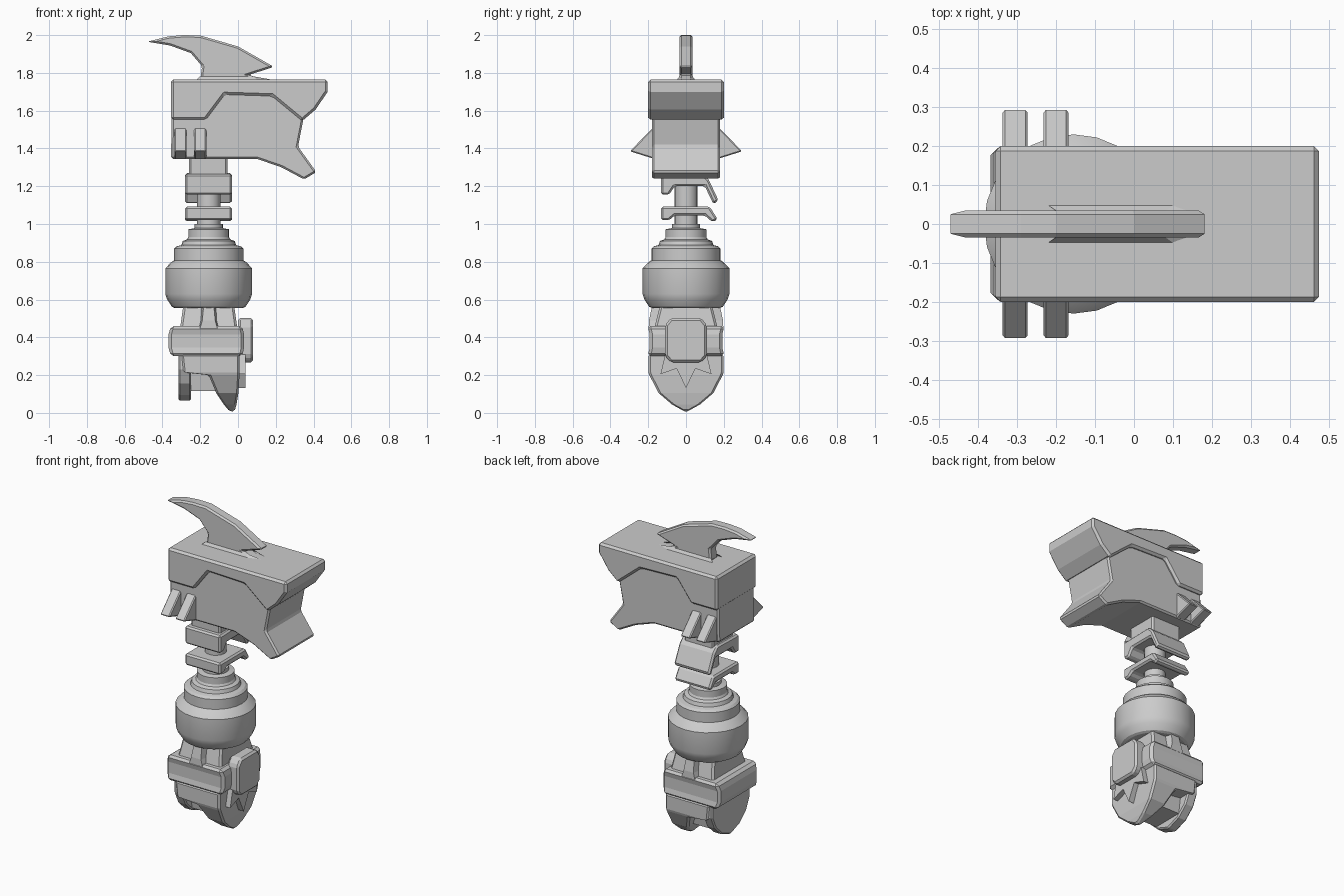
import bpy, bmesh, math
from mathutils import Vector

CX = -0.155  # x position of the shaft axis


def finish(name, bm, bevel=0.0, smooth=False):
    bmesh.ops.recalc_face_normals(bm, faces=bm.faces)
    me = bpy.data.meshes.new(name)
    bm.to_mesh(me)
    bm.free()
    ob = bpy.data.objects.new(name, me)
    bpy.context.collection.objects.link(ob)
    if bevel:
        m = ob.modifiers.new("bevel", 'BEVEL')
        m.width = bevel
        m.segments = 1
        m.limit_method = 'ANGLE'
        m.angle_limit = math.radians(35)
    if smooth:
        bpy.ops.object.select_all(action='DESELECT')
        ob.select_set(True)
        bpy.context.view_layer.objects.active = ob
        bpy.ops.object.shade_smooth_by_angle(angle=math.radians(25))
    return ob


def prism(name, pts, axis, a, b, bevel=0.0):
    """Extrude a profile: axis 'y' takes (x, z) points, axis 'x' takes (y, z)."""
    bm = bmesh.new()
    place = (lambda p, t: (p[0], t, p[1])) if axis == 'y' else (lambda p, t: (t, p[0], p[1]))
    vs = [[bm.verts.new(place(p, t)) for p in pts] for t in (a, b)]
    bm.faces.new(vs[0])
    bm.faces.new(vs[1][::-1])
    n = len(pts)
    for i in range(n):
        j = (i + 1) % n
        bm.faces.new((vs[0][i], vs[0][j], vs[1][j], vs[1][i]))
    return finish(name, bm, bevel)


def loft(name, rows, bevel=0.0):
    """Stack rectangular sections (z, x0, x1, half width in y)."""
    bm = bmesh.new()
    rings = [[bm.verts.new(c) for c in ((x0, -w, z), (x1, -w, z), (x1, w, z), (x0, w, z))]
             for z, x0, x1, w in rows]
    bm.faces.new(rings[0])
    bm.faces.new(rings[-1])
    for r, s in zip(rings, rings[1:]):
        for i in range(4):
            j = (i + 1) % 4
            bm.faces.new((r[i], r[j], s[j], s[i]))
    return finish(name, bm, bevel)


def lathe(name, prof, n=24):
    bm = bmesh.new()
    rings = []
    for r, z in prof:
        rings.append([bm.verts.new((CX + r * math.cos(2 * math.pi * k / n),
                                    r * math.sin(2 * math.pi * k / n), z)) for k in range(n)])
    bm.faces.new(rings[0])
    bm.faces.new(rings[-1])
    for r, s in zip(rings, rings[1:]):
        for i in range(n):
            j = (i + 1) % n
            bm.faces.new((r[i], r[j], s[j], s[i]))
    return finish(name, bm, smooth=True)


# Curved fin on top and its base ridge
prism("top_fin", [(-0.48, 1.965), (-0.37, 1.993), (-0.29, 2.0), (-0.2, 1.998), (0.0, 1.94),
                  (0.19, 1.832), (0.06, 1.79), (0.13, 1.76), (-0.2, 1.76), (-0.19, 1.835),
                  (-0.25, 1.905), (-0.36, 1.945)], 'y', -0.035, 0.035, 0.01)
bm = bmesh.new()
for s in (-1, 1):
    top = [(-0.2, 0.034, 1.782), (0.08, 0.034, 1.782), (0.15, 0.02, 1.766)]
    bot = [(-0.22, 0.048, 1.764), (0.10, 0.048, 1.764), (0.18, 0.02, 1.764)]
    t = [bm.verts.new((x, s * y, z)) for x, y, z in top]
    b = [bm.verts.new((x, s * y, z)) for x, y, z in bot]
    for i in range(2):
        bm.faces.new((t[i], t[i + 1], b[i + 1], b[i]))
finish("fin_base", bm)

# Head: wide upper shell and narrower lower jaw
prism("head_shell", [(-0.355, 1.765), (0.475, 1.765), (0.475, 1.70), (0.41, 1.605), (0.34, 1.545),
                     (0.18, 1.677), (-0.07, 1.685), (-0.17, 1.552), (-0.355, 1.552)],
      'y', -0.2, 0.2, 0.013)
prism("head_jaw", [(-0.35, 1.60), (-0.355, 1.345), (0.10, 1.345), (0.23, 1.30), (0.35, 1.236),
                   (0.415, 1.275), (0.318, 1.41), (0.345, 1.55), (0.345, 1.57), (0.2, 1.70),
                   (-0.08, 1.70), (-0.19, 1.60)], 'y', -0.18, 0.18, 0.01)

# Pairs of side spikes
for s, side in ((-1, "front"), (1, "back")):
    for k, x in enumerate((-0.305, -0.2)):
        prism(f"{side}_spike_{k + 1}", [(s * 0.17, 1.515), (s * 0.297, 1.385), (s * 0.17, 1.345)],
              'x', x - 0.032, x + 0.032, 0.006)

# Neck, shaft and the two bent collars
loft("neck_block", [(1.22, -0.26, -0.055, 0.10), (1.37, -0.26, -0.055, 0.10)], 0.01)
lathe("shaft", [(0.062, 0.93), (0.062, 1.30)], 16)
prism("upper_collar", [(-0.132, 1.155), (-0.132, 1.265), (0.085, 1.27), (0.12, 1.235), (0.172, 1.125),
                       (0.145, 1.105), (0.10, 1.20), (-0.06, 1.20), (-0.09, 1.155)],
      'x', -0.28, -0.033, 0.01)
prism("lower_collar", [(-0.132, 1.02), (-0.132, 1.092), (0.125, 1.092), (0.168, 1.025),
                       (0.14, 1.01), (0.10, 1.045), (-0.06, 1.045), (-0.09, 1.02)],
      'x', -0.28, -0.033, 0.01)

# Stepped round grip bulb
lathe("grip_bulb", [(0.18, 0.555), (0.195, 0.562), (0.22, 0.60), (0.23, 0.63), (0.23, 0.765),
                    (0.20, 0.797), (0.183, 0.808), (0.183, 0.87), (0.17, 0.882), (0.145, 0.888),
                    (0.138, 0.91), (0.115, 0.918), (0.108, 0.93), (0.108, 0.972), (0.075, 0.978),
                    (0.075, 1.0)])

# Tapered stem below the bulb, with ribs on front and back
loft("lower_stem", [(0.29, -0.31, -0.0, 0.17), (0.46, -0.305, -0.005, 0.165),
                    (0.60, -0.285, -0.025, 0.13)], 0.012)
bm = bmesh.new()
for s in (-1, 1):
    rings = []
    for z, w, y in ((0.44, 0.048, 0.198), (0.49, 0.034, 0.196), (0.60, 0.024, 0.172)):
        rings.append([bm.verts.new((CX + dx, s * yy, z)) for dx, yy in
                      ((-w - 0.015, 0.12), (-w, y), (w, y), (w + 0.015, 0.12))])
    bm.faces.new(rings[0])
    bm.faces.new(rings[-1])
    for r, q in zip(rings, rings[1:]):
        for i in range(4):
            j = (i + 1) % 4
            bm.faces.new((r[i], r[j], q[j], q[i]))
finish("stem_ribs", bm)

# Clamp band with dished front and back
loft("clamp_band", [(0.30, -0.355, 0.022, 0.203), (0.345, -0.368, 0.032, 0.192),
                    (0.415, -0.368, 0.032, 0.192), (0.46, -0.355, 0.022, 0.203)], 0.015)

# Badge plate on the right end, with a zigzag guard beneath
prism("end_plate", [(-0.11, 0.30), (-0.08, 0.268), (0.08, 0.268), (0.11, 0.30), (0.11, 0.465),
                    (0.08, 0.502), (-0.08, 0.502), (-0.11, 0.465)], 'x', 0.0, 0.08, 0.012)
prism("zigzag_guard", [(-0.11, 0.31), (-0.135, 0.205), (-0.05, 0.235), (0.0, 0.132), (0.05, 0.235),
                       (0.135, 0.205), (0.11, 0.31)], 'x', 0.0, 0.04)

# Pointed pommel: main shield, left shield and the core between them
loft("main_shield", [(0.008, -0.045, -0.018, 0.008), (0.045, -0.075, -0.008, 0.075),
                     (0.105, -0.115, 0.002, 0.145), (0.20, -0.155, 0.008, 0.194),
                     (0.215, -0.29, 0.008, 0.199), (0.31, -0.30, 0.008, 0.199)], 0.01)
half = [(0.0, 0.062), (0.09, 0.095), (0.155, 0.155), (0.19, 0.23), (0.19, 0.31)]
prism("left_shield", half + [(-y, z) for y, z in half[:0:-1]], 'x', -0.315, -0.25, 0.008)
loft("pommel_core", [(0.115, -0.26, -0.09, 0.10), (0.25, -0.26, -0.09, 0.12)])
